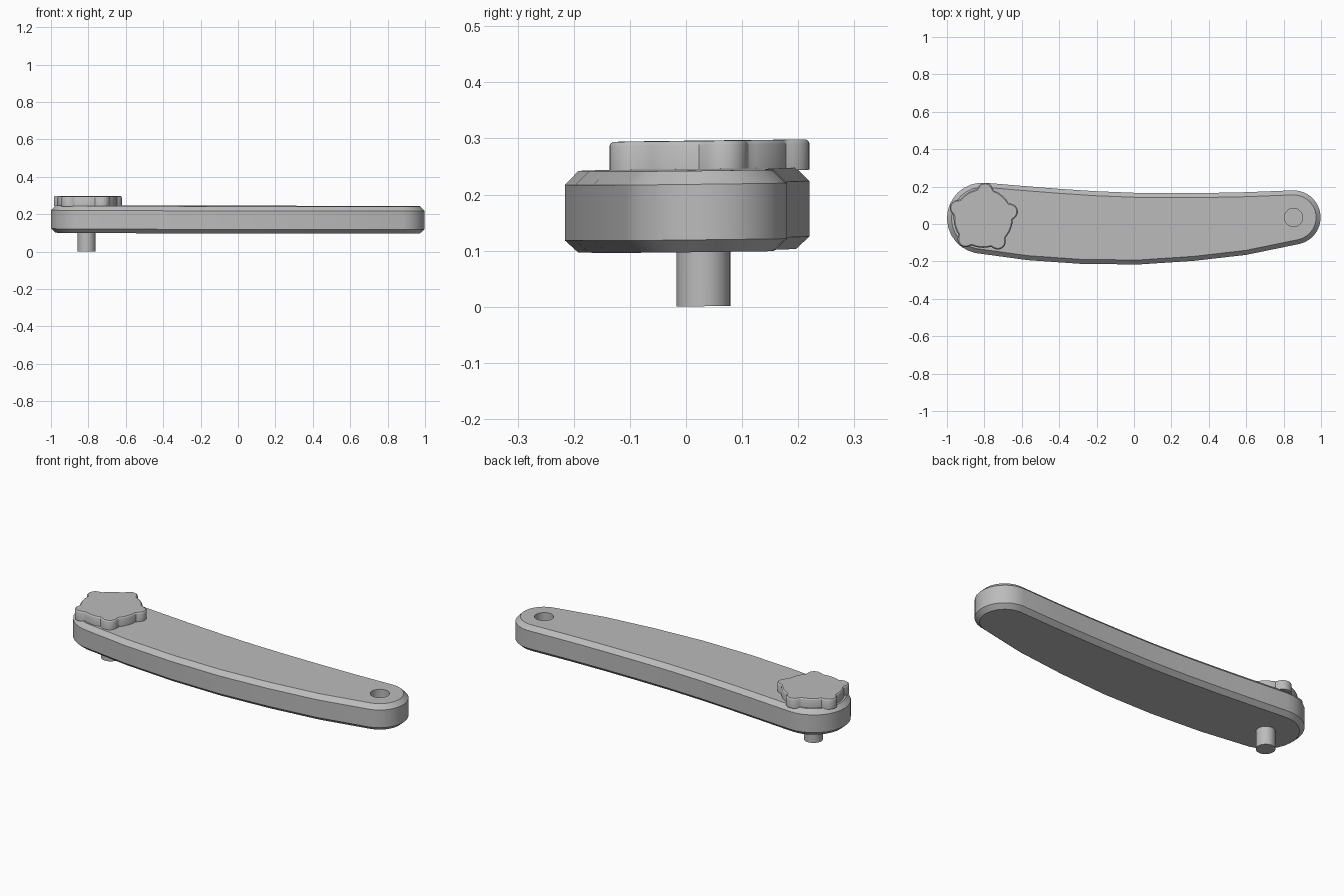
import bpy, bmesh
from math import sin, cos, sqrt, radians, tau
from mathutils import Vector

if "Cube" in bpy.data.objects:
    bpy.data.objects.remove(bpy.data.objects["Cube"])

grey = bpy.data.materials.new("plain grey")
grey.use_nodes = True
grey.diffuse_color = (0.5, 0.5, 0.5, 1)
grey.node_tree.nodes["Principled BSDF"].inputs["Base Color"].default_value = (0.5, 0.5, 0.5, 1)

PIVOT = Vector((-0.81, 0.031))
SOCKET = Vector((0.853, 0.035))


def arc(centre, radius, start, end, steps):
    """Points on an arc, angles in degrees, both ends included."""
    angles = [radians(start + (end - start) * i / steps) for i in range(steps + 1)]
    return [centre + radius * Vector((cos(a), sin(a))) for a in angles]


def inset(outline, amount):
    """Move a counter-clockwise outline inwards along its corner normals."""
    result = []
    for i, p in enumerate(outline):
        before = (p - outline[i - 1]).normalized()
        after = (outline[(i + 1) % len(outline)] - p).normalized()
        n1 = Vector((-before.y, before.x))
        n2 = Vector((-after.y, after.x))
        result.append(p + (n1 + n2) * amount / (1 + n1.dot(n2)))
    return result


def loft(name, outline, levels):
    """Closed solid from (inset, height) levels; the whole model leans a hair."""
    bm = bmesh.new()
    rings = []
    for amount, z in levels:
        ring = inset(outline, amount) if amount else outline
        rings.append([bm.verts.new((p.x, p.y, z - 0.002 * p.x + 0.012 * p.y)) for p in ring])
    for low, high in zip(rings, rings[1:]):
        for i in range(len(low)):
            j = (i + 1) % len(low)
            bm.faces.new((low[i], low[j], high[j], high[i]))
    bm.faces.new(rings[0][::-1])
    bm.faces.new(rings[-1])
    mesh = bpy.data.meshes.new(name)
    bm.to_mesh(mesh)
    bm.free()
    mesh.materials.append(grey)
    obj = bpy.data.objects.new(name, mesh)
    bpy.context.collection.objects.link(obj)
    return obj


def activate(obj):
    bpy.ops.object.select_all(action='DESELECT')
    obj.select_set(True)
    bpy.context.view_layer.objects.active = obj


# Curved arm with rounded ends and chamfered rims
back = [(0.6, 0.17), (0.4, 0.166), (0.2, 0.165), (0, 0.167), (-0.2, 0.175), (-0.4, 0.188), (-0.6, 0.204)]
front = [(-0.57, -0.193), (-0.27, -0.214), (0.03, -0.216), (0.32, -0.197), (0.6, -0.165)]
outline = arc(SOCKET, 0.145, -78, 90, 14)
outline += [Vector(p) for p in back]
outline += arc(PIVOT, 0.19, 84, 258, 14)
outline += [Vector(p) for p in front]
arm = loft("arm", outline, [(0.024, 0.099), (0, 0.121), (0, 0.22), (0.024, 0.244)])

# Blind socket in the narrow end
cutter = loft("socket_cutter", arc(SOCKET, 0.049, 0, 345, 23), [(0, 0.145), (0, 0.3)])
cutter.hide_render = True
cut = arm.modifiers.new("socket", 'BOOLEAN')
cut.operation = 'DIFFERENCE'
cut.solver = 'EXACT'
cut.object = cutter
activate(arm)
bpy.ops.object.modifier_apply(modifier=cut.name)
bpy.data.objects.remove(cutter)

# Pin under the wide end
pin = loft("pin", arc(PIVOT, 0.048, 0, 345, 23), [(0, -0.001), (0, 0.11)])


# Five-lobed knob above the pin
def knob_radius(angle):
    step = tau / 5
    off = (angle - radians(14) + step / 2) % step - step / 2
    hub, reach, lobe = 0.158, 0.147, 0.042
    square = lobe ** 2 - (reach * sin(off)) ** 2
    bump = reach * cos(off) + sqrt(max(square, 0)) if square > 0 else 0
    gap = 0.008
    return (hub + bump + sqrt((hub - bump) ** 2 + gap ** 2)) / 2


count = 120
knob_outline = []
for i in range(count):
    a = tau * i / count
    knob_outline.append(PIVOT + Vector((0.004, 0)) + knob_radius(a) * Vector((cos(a), sin(a))))
knob = loft("knob", knob_outline, [(0, 0.24), (0, 0.287), (0.002, 0.291), (0.006, 0.294)])

for part in (arm, pin, knob):
    activate(part)
    bpy.ops.object.shade_smooth_by_angle(angle=radians(30))
